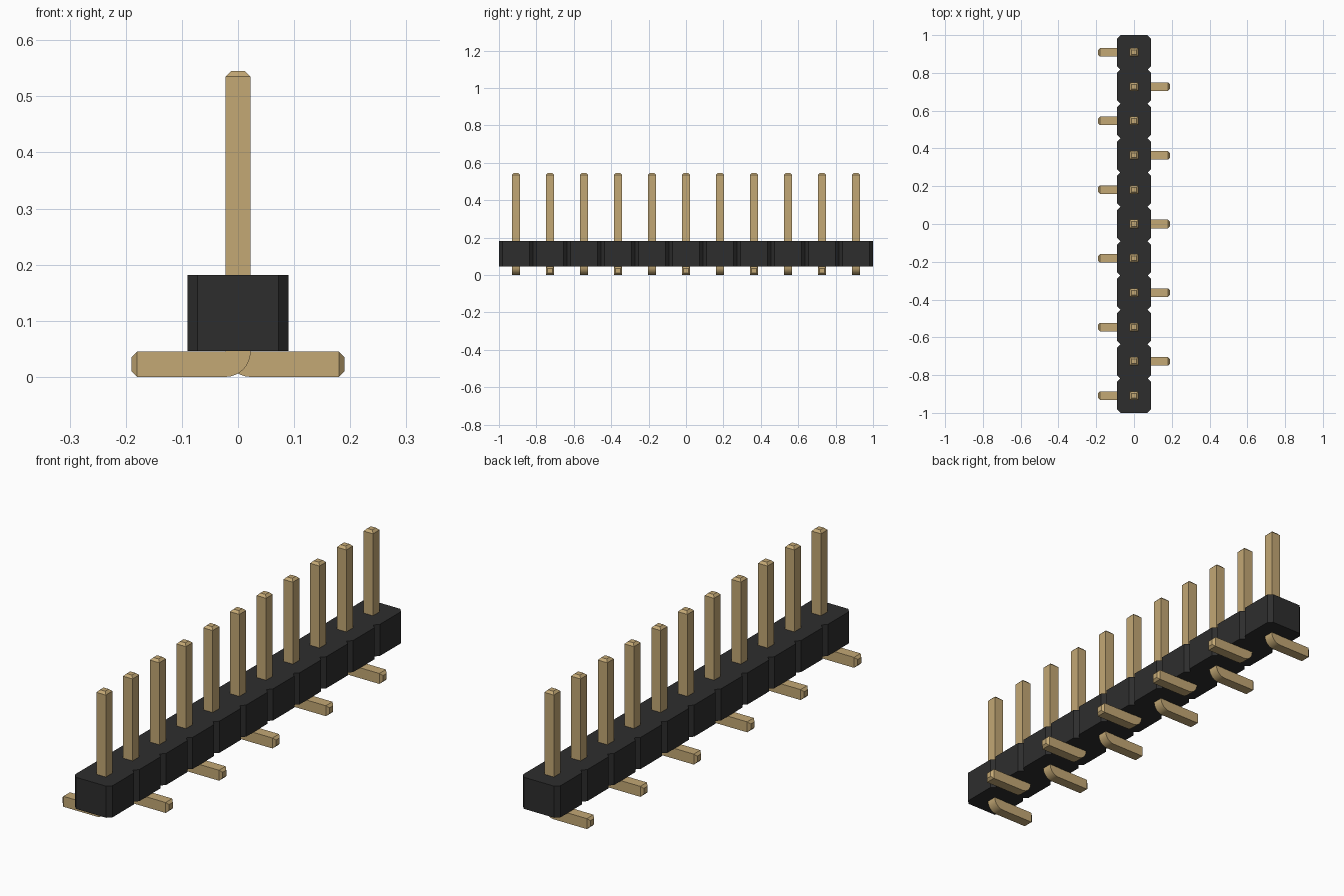
import bpy, bmesh, math
from mathutils import Vector, Matrix

cube = bpy.data.objects.get("Cube")
if cube:
    bpy.data.objects.remove(cube, do_unlink=True)

COUNT = 11
PITCH = 2 / COUNT
HALF = 0.0225                      # half the pin thickness
BODY_LOW, BODY_TOP = 0.046, 0.182
BODY_X, CHAMFER = 0.09, 0.018
PIN_TOP, FOOT_END, TIP = 0.545, 0.19, 0.01


def material(name, rgb):
    mat = bpy.data.materials.new(name)
    mat.use_nodes = True
    mat.diffuse_color = (*rgb, 1)
    bsdf = next(n for n in mat.node_tree.nodes if n.type == 'BSDF_PRINCIPLED')
    bsdf.inputs["Base Color"].default_value = (*rgb, 1)
    return mat


def prism(points, direction):
    """Closed solid made by extruding a flat outline."""
    bm = bmesh.new()
    face = bm.faces.new([bm.verts.new(p) for p in points])
    new = bmesh.ops.extrude_face_region(bm, geom=[face], use_keep_orig=True)["geom"]
    bmesh.ops.translate(bm, vec=direction,
                        verts=[v for v in new if isinstance(v, bmesh.types.BMVert)])
    bmesh.ops.recalc_face_normals(bm, faces=bm.faces)
    return bm


def finish(bm, name, mat):
    mesh = bpy.data.meshes.new(name)
    bmesh.ops.recalc_face_normals(bm, faces=bm.faces)
    bm.to_mesh(mesh)
    bm.free()
    mesh.materials.append(mat)
    mesh.shade_smooth()
    mesh.set_sharp_from_angle(angle=math.radians(30))
    return mesh


def add(name, mesh):
    obj = bpy.data.objects.new(name, mesh)
    bpy.context.collection.objects.link(obj)
    return obj


plastic = material("black plastic", (0.027, 0.027, 0.027))
gold = material("gold metal", (0.546, 0.392, 0.178))

# Housing: row of chamfered blocks joined into one notched bar
side = []
for i in range(COUNT):
    y = -1 + i * PITCH
    side += [(BODY_X - CHAMFER, y), (BODY_X, y + CHAMFER), (BODY_X, y + PITCH - CHAMFER)]
side.append((BODY_X - CHAMFER, 1))
outline = side + [(-x, y) for x, y in reversed(side)]
bm = prism([(x, y, BODY_LOW) for x, y in outline], (0, 0, BODY_TOP - BODY_LOW))
add("housing", finish(bm, "housing", plastic))

# Pin: L-shaped outline with a round outer bend and foot towards -x
SEGMENTS = 8
R = 2 * HALF
profile = [(-HALF, R), (-HALF, PIN_TOP - TIP), (HALF, PIN_TOP - TIP)]
for k in range(SEGMENTS + 1):
    a = math.pi / 2 * k / SEGMENTS
    profile.append((-HALF + R * math.cos(a), R - R * math.sin(a)))
profile += [(-FOOT_END + TIP, 0), (-FOOT_END + TIP, R)]
bm = prism([(x, -HALF, z) for x, z in profile], (0, 2 * HALF, 0))

# Tapered tips on the upright end and the foot end
for axis, reach in ((Vector((0, 0, 1)), PIN_TOP - TIP), (Vector((-1, 0, 0)), FOOT_END - TIP)):
    end = next(f for f in bm.faces if f.normal.dot(axis) > 0.99
               and abs(f.calc_center_median().dot(axis) - reach) < 1e-4)
    tip = bmesh.ops.extrude_discrete_faces(bm, faces=[end])["faces"][0]
    centre = tip.calc_center_median()
    bmesh.ops.scale(bm, vec=(0.55, 0.55, 0.55), verts=tip.verts,
                    space=Matrix.Translation(-centre))
    bmesh.ops.translate(bm, vec=axis * TIP, verts=tip.verts)
pin_mesh = finish(bm, "pin", gold)

# Row of pins with feet on alternating sides
for i in range(COUNT):
    pin = add(f"pin_{i + 1}", pin_mesh)
    pin.location.y = -1 + PITCH * (i + 0.5)
    pin.rotation_euler.z = math.pi * (i % 2)
